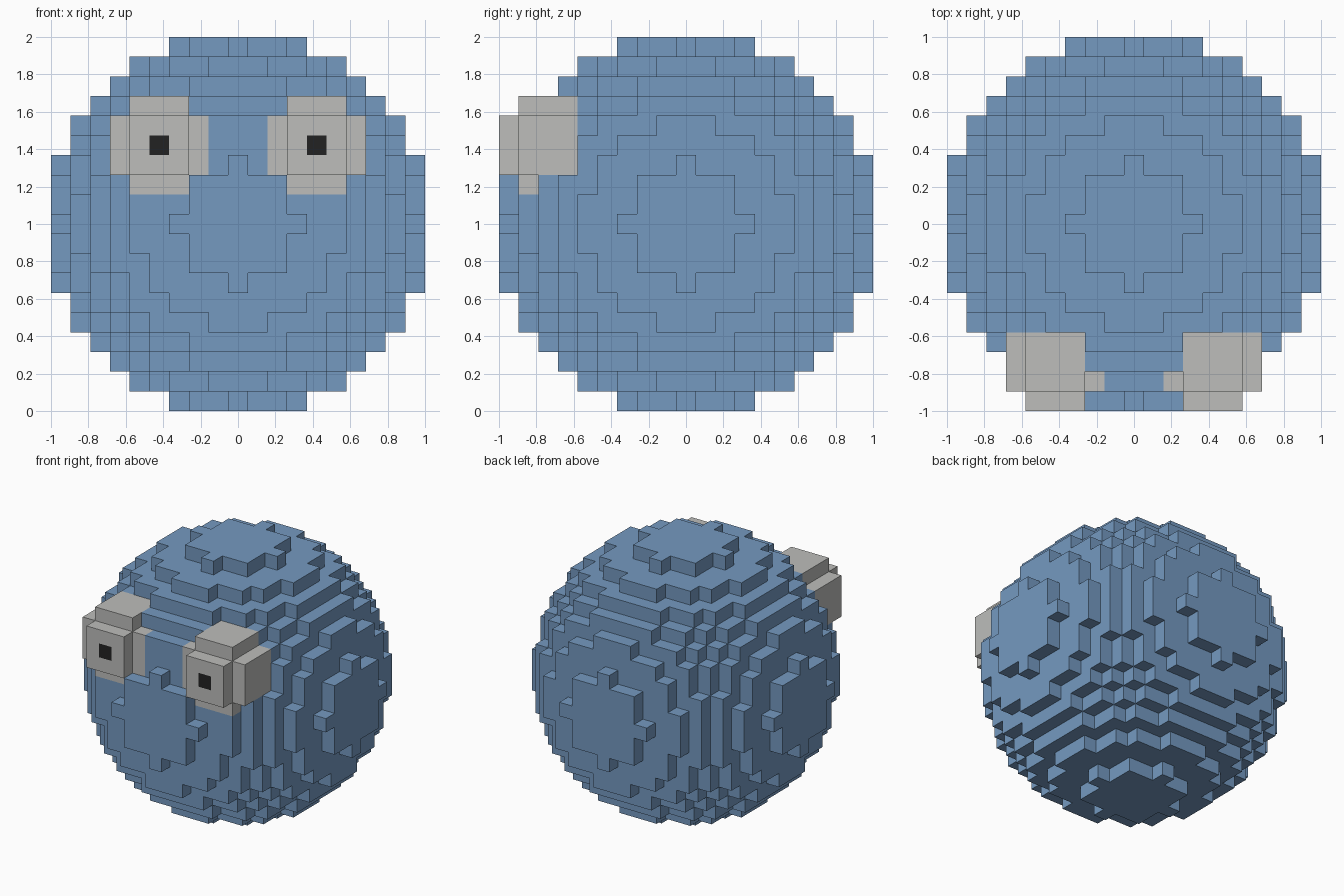
import bpy
import bmesh
from mathutils import Vector

cube = bpy.data.objects.get("Cube")
if cube:
    bpy.data.objects.remove(cube, do_unlink=True)

CELL = 2 / 19  # nineteen cells across


def material(name, rgb):
    m = bpy.data.materials.new(name)
    m.use_nodes = True
    m.diffuse_color = (*rgb, 1)
    m.node_tree.nodes["Principled BSDF"].inputs["Base Color"].default_value = (*rgb, 1)
    return m


blue = material("soft blue", (0.176, 0.320, 0.530))
white = material("eye grey white", (0.508, 0.512, 0.496))
black = material("pupil black", (0.016, 0.016, 0.016))


def ball(center, limit):
    """Set of grid cells within a squared distance of the centre cell."""
    r = int(limit ** 0.5)
    span = range(-r, r + 1)
    cx, cy, cz = center
    return {(cx + i, cy + j, cz + k) for i in span for j in span for k in span
            if i * i + j * j + k * k <= limit}


def block_object(name, cells, solid, materials, pick=lambda cell, axis, sign: 0):
    """Mesh the faces of cells that are not covered by any solid cell."""
    bm = bmesh.new()
    corners = {}

    def vert(key):
        if key not in corners:
            corners[key] = bm.verts.new(Vector(key) * CELL / 2 + Vector((0, 0, 1)))
        return corners[key]

    for cell in sorted(cells):
        for axis in range(3):
            for sign in (-1, 1):
                beside = list(cell)
                beside[axis] += sign
                if tuple(beside) in solid:
                    continue
                u, v = (axis + 1) % 3, (axis + 2) % 3
                loop = []
                for a, b in ((-1, -1), (1, -1), (1, 1), (-1, 1))[::sign]:
                    key = [2 * c for c in cell]
                    key[axis] += sign
                    key[u] += a
                    key[v] += b
                    loop.append(vert(tuple(key)))
                face = bm.faces.new(loop)
                face.material_index = pick(cell, axis, sign)
    mesh = bpy.data.meshes.new(name)
    bm.to_mesh(mesh)
    bm.free()
    for m in materials:
        mesh.materials.append(m)
    ob = bpy.data.objects.new(name, mesh)
    bpy.context.collection.objects.link(ob)
    return ob


# Stepped ball body and two small stepped balls set into it as eyes
body = ball((0, 0, 0), 90)
eyes = {"left_eye": (4, -7, 4), "right_eye": (-4, -7, 4)}
eye_cells = {name: ball(c, 6) for name, c in eyes.items()}
solid = body.union(*eye_cells.values())

block_object("body", body.difference(*eye_cells.values()), solid, [blue])

# The pupil is the middle face on the front of each eye
for name, (cx, cy, cz) in eyes.items():
    block_object(name, eye_cells[name], solid, [white, black],
                 lambda cell, axis, sign, p=(cx, cy - 2, cz):
                 int(cell == p and axis == 1 and sign == -1))
